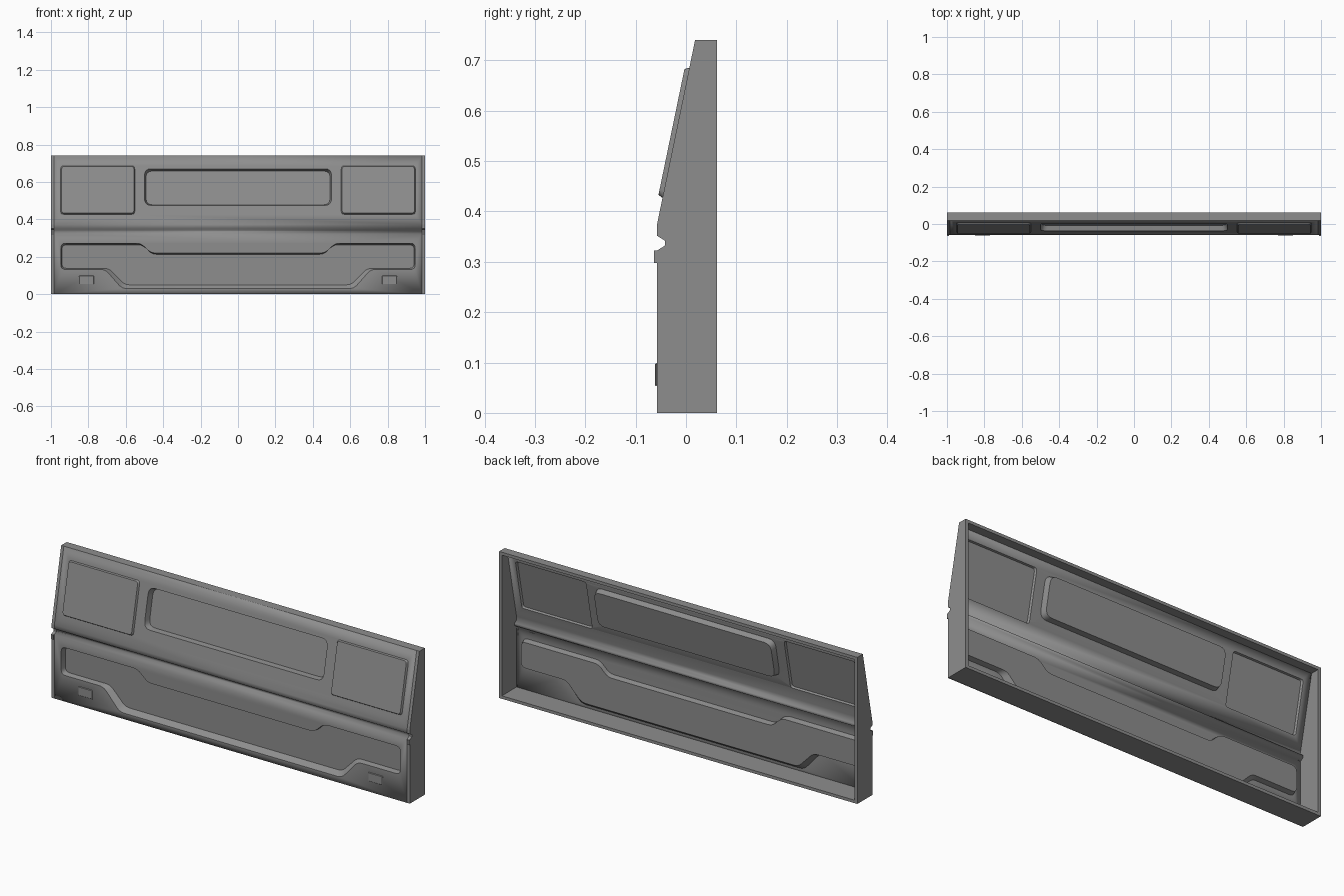
import bpy, bmesh
from mathutils import Vector

cube = bpy.data.objects.get("Cube")
if cube:
    bpy.data.objects.remove(cube, do_unlink=True)

grey = bpy.data.materials.new("painted grey")
grey.use_nodes = True
COLOR = (0.27, 0.27, 0.27, 1)
grey.diffuse_color = COLOR
grey.node_tree.nodes["Principled BSDF"].inputs["Base Color"].default_value = COLOR

FRONT, BACK, TOP = -0.058, 0.062, 0.74
WALL = 0.015
INNER = 1 - WALL
# Front outline of the panel in (y, z), with the horizontal groove
PROFILE = [(FRONT, 0), (FRONT, 0.322), (-0.042, 0.332), (-0.042, 0.342),
           (FRONT, 0.352), (FRONT, 0.372), (0.018, TOP)]


def finish(bm, name):
    mesh = bpy.data.meshes.new(name)
    bm.to_mesh(mesh)
    bm.free()
    obj = bpy.data.objects.new(name, mesh)
    bpy.context.collection.objects.link(obj)
    mesh.materials.append(grey)
    return obj


def box(name, lo, hi, bevel=0):
    bm = bmesh.new()
    bmesh.ops.create_cube(bm, size=1)
    lo, hi = Vector(lo), Vector(hi)
    for v in bm.verts:
        v.co = (lo + hi) / 2 + v.co * (hi - lo)
    obj = finish(bm, name)
    if bevel:
        mod = obj.modifiers.new("soft edge", "BEVEL")
        mod.width, mod.segments = bevel, 1
    return obj


def rounded(points, radius, steps=5):
    """Round every corner of a polygon with a small curve."""
    out = []
    pts = [Vector(p) for p in points]
    for i, p in enumerate(pts):
        a, b = pts[i - 1] - p, pts[(i + 1) % len(pts)] - p
        a = p + a.normalized() * min(radius, a.length * 0.45)
        b = p + b.normalized() * min(radius, b.length * 0.45)
        for k in range(steps):
            t = k / (steps - 1)
            out.append(a * (1 - t) ** 2 + p * 2 * t * (1 - t) + b * t * t)
    return out


def rect(x0, x1, z0, z1):
    return [(x0, z0), (x1, z0), (x1, z1), (x0, z1)]


def mirrored(half):
    return half + [(-x, z) for x, z in reversed(half)]


def fill_section(bm, low, high, features):
    """Flat skin section with pressed features: (rim, floor, radius, depth)."""
    base, slope = Vector(low), Vector(high) - Vector(low)
    inward = Vector((slope.y, -slope.x)).normalized()

    def place(x, z, depth=0):
        yz = base + slope * ((z - base.y) / slope.y) + inward * depth
        return bm.verts.new((x, yz.x, yz.y))

    def ring(verts):
        return [bm.edges.new((v, verts[(i + 1) % len(verts)]))
                for i, v in enumerate(verts)]

    edges = ring([place(*p) for p in rect(-INNER, INNER, low[1], high[1])])
    pressed = []
    for rim, floor, radius, depth in features:
        outer = [place(*p) for p in rounded(rim, radius)]
        inner = [place(*p, depth) for p in rounded(floor, radius)]
        edges += ring(outer)
        pressed.append((outer, inner))
    bmesh.ops.triangle_fill(bm, edges=edges, use_beauty=True,
                            normal=(0, -inward.x, -inward.y))
    for outer, inner in pressed:
        for i in range(len(outer)):
            j = (i + 1) % len(outer)
            bm.faces.new((outer[i], outer[j], inner[j], inner[i]))
        bm.faces.new(inner)


# Pressed front skin: lower section, groove strips, sloped upper section
skin = bmesh.new()
rim = mirrored([(0.62, 0.03), (0.71, 0.132), (0.947, 0.132),
                (0.947, 0.272), (0.52, 0.272), (0.465, 0.22)])
floor = mirrored([(0.605, 0.05), (0.69, 0.138), (0.941, 0.138),
                  (0.941, 0.264), (0.512, 0.264), (0.46, 0.213)])
fill_section(skin, PROFILE[0], PROFILE[1], [(rim, floor, 0.025, 0.025)])

for (y0, z0), (y1, z1) in zip(PROFILE[1:5], PROFILE[2:6]):
    skin.faces.new([skin.verts.new(c) for c in
                    ((-INNER, y0, z0), (INNER, y0, z0),
                     (INNER, y1, z1), (-INNER, y1, z1))])

upper = [(rect(-0.5, 0.5, 0.475, 0.67), rect(-0.492, 0.492, 0.483, 0.664), 0.035, 0.028)]
for x0, x1 in ((-0.948, -0.552), (0.552, 0.948)):
    upper.append((rect(x0, x1, 0.427, 0.685),
                  rect(x0 + 0.005, x1 - 0.005, 0.431, 0.681), 0.015, -0.009))
fill_section(skin, PROFILE[5], PROFILE[6], upper)

bmesh.ops.remove_doubles(skin, verts=skin.verts[:], dist=0.0002)
bmesh.ops.recalc_face_normals(skin, faces=skin.faces[:])
skin.normal_update()
if sum(f.normal.y * f.calc_area() for f in skin.faces) > 0:
    bmesh.ops.reverse_faces(skin, faces=skin.faces[:])
front_skin = finish(skin, "front_skin")
bpy.ops.object.select_all(action="DESELECT")
front_skin.select_set(True)
bpy.context.view_layer.objects.active = front_skin
bpy.ops.object.shade_smooth_by_angle(angle=0.5)
solid = front_skin.modifiers.new("sheet thickness", "SOLIDIFY")
solid.thickness, solid.offset = 0.003, -1

# Side walls follow the front outline; the back stays open
for side, sign in (("left", 1), ("right", -1)):
    bm = bmesh.new()
    outline = PROFILE + [(BACK, TOP), (BACK, 0)]
    face = bm.faces.new([bm.verts.new((sign * INNER, y, z)) for y, z in outline])
    ext = bmesh.ops.extrude_face_region(bm, geom=[face], use_keep_orig=True)
    bmesh.ops.translate(bm, vec=(sign * WALL, 0, 0),
                        verts=[g for g in ext["geom"] if isinstance(g, bmesh.types.BMVert)])
    bmesh.ops.recalc_face_normals(bm, faces=bm.faces[:])
    finish(bm, side + "_wall")
    # Small end tab under the groove, and raised plate near the bottom
    x0, x1 = sorted((sign * 0.988, sign))
    box(side + "_groove_tab", (x0, -0.064, 0.298), (x1, FRONT, 0.322))
    x0, x1 = sorted((sign * 0.77, sign * 0.85))
    box(side + "_small_plate", (x0, -0.062, 0.053), (x1, -0.057, 0.099), 0.003)

# Top and bottom walls of the tray
box("top_wall", (-INNER, 0.018, TOP - WALL), (INNER, BACK, TOP))
box("bottom_wall", (-INNER, FRONT + 0.001, 0), (INNER, BACK, WALL))
